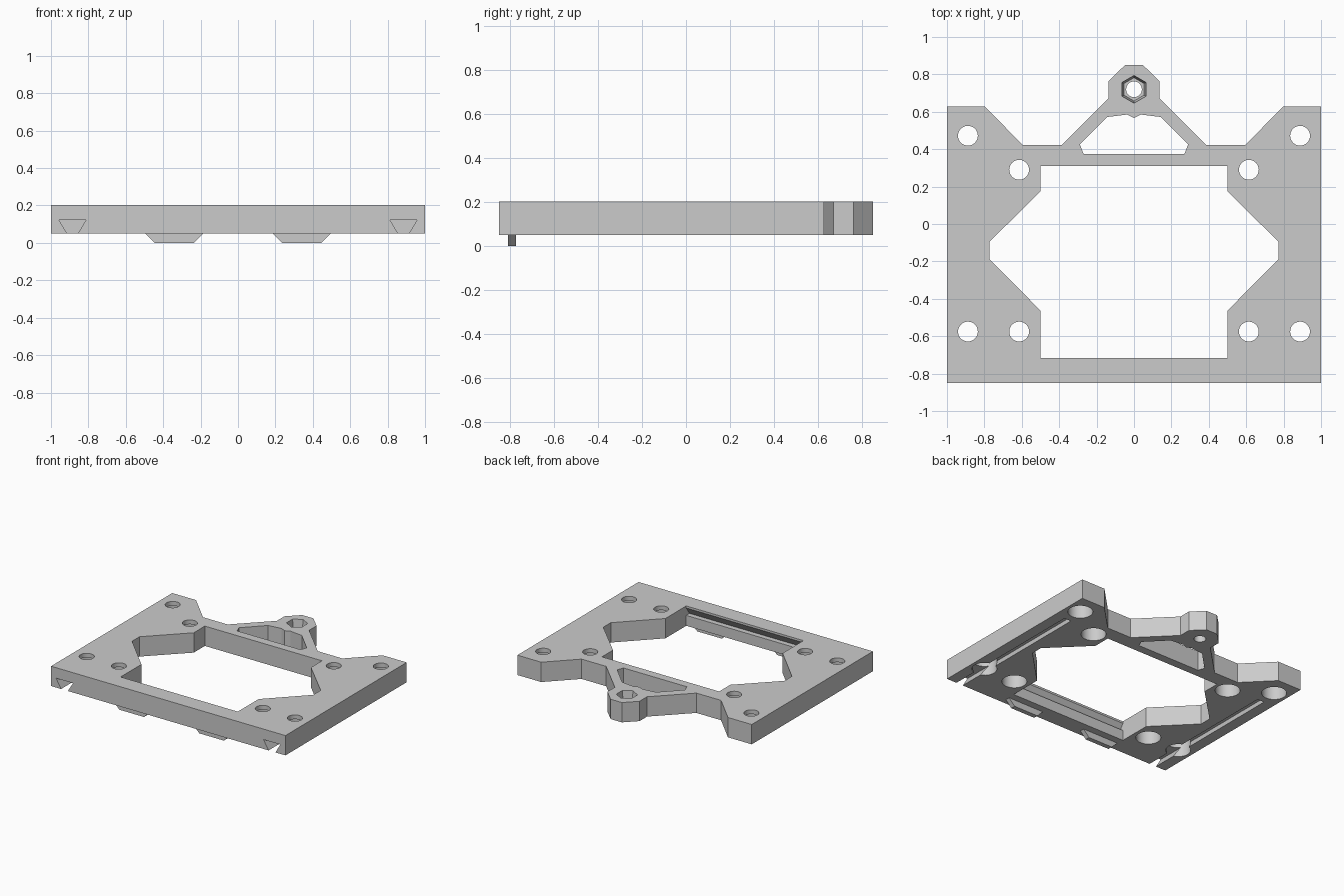
import bpy, bmesh
from math import sin, cos, pi

if "Cube" in bpy.data.objects:
    bpy.data.objects.remove(bpy.data.objects["Cube"])

BOTTOM, TOP = 0.05, 0.203


def loft(name, rings):
    """Closed solid through equal-length rings of 3D points."""
    bm = bmesh.new()
    vs = [[bm.verts.new(p) for p in ring] for ring in rings]
    n = len(vs[0])
    for a, b in zip(vs, vs[1:]):
        for i in range(n):
            j = (i + 1) % n
            bm.faces.new((a[i], a[j], b[j], b[i]))
    bm.faces.new(vs[0])
    bm.faces.new(vs[-1])
    bmesh.ops.recalc_face_normals(bm, faces=bm.faces)
    me = bpy.data.meshes.new(name)
    bm.to_mesh(me)
    bm.free()
    ob = bpy.data.objects.new(name, me)
    bpy.context.collection.objects.link(ob)
    return ob


def prism(name, pts, lo, hi, axis='z'):
    put = {'x': lambda a, b, t: (t, a, b),
           'y': lambda a, b, t: (a, t, b),
           'z': lambda a, b, t: (a, b, t)}[axis]
    return loft(name, [[put(a, b, t) for a, b in pts] for t in (lo, hi)])


def mirrored(half):
    """Complete a left-half profile by reflecting it in x."""
    return half + [(-x, y) for x, y in reversed(half) if abs(x) > 1e-6]


def turned(name, x, y, steps, n=32, start=0.0):
    """Stack of regular polygons; steps are (radius, z)."""
    return loft(name, [[(x + r * cos(start + 2 * pi * i / n),
                         y + r * sin(start + 2 * pi * i / n), z)
                        for i in range(n)] for r, z in steps])


# Plate outline
plate = prism("mounting_plate", mirrored([
    (-1, -0.85), (-1, 0.627), (-0.797, 0.627), (-0.595, 0.423),
    (-0.385, 0.423), (-0.137, 0.671), (-0.137, 0.762), (-0.048, 0.85)]),
    BOTTOM, TOP)

cutters = []

# Large central opening
cutters.append(prism("opening_cutter", mirrored([
    (-0.5, -0.717), (-0.5, -0.463), (-0.773, -0.187), (-0.773, -0.096),
    (-0.5, 0.175), (-0.5, 0.31)]), -0.1, 0.4))

# Window below the nut lug, with a small central notch
cutters.append(prism("window_cutter", mirrored([
    (-0.27, 0.375), (-0.289, 0.425), (-0.144, 0.572), (-0.037, 0.585),
    (0, 0.567)]), -0.1, 0.4))

# Undercut groove in the inner face of the front beam
cutters.append(prism("groove_cutter", [
    (-0.70, 0.187), (-0.717, 0.187), (-0.757, 0.13), (-0.70, 0.13)],
    -0.5, 0.5, 'x'))

for s in (-1, 1):
    # Dovetail slots underneath, open at the front
    c = 0.885 * s
    cutters.append(prism("dovetail_cutter", [
        (c - 0.002, 0.03), (c - 0.029, 0.03), (c - 0.029, BOTTOM),
        (c - 0.072, 0.122), (c + 0.072, 0.122), (c + 0.029, BOTTOM),
        (c + 0.029, 0.03)], -0.95, 0.33, 'y'))
    # Screw holes, counterbored from below
    for x, y in ((0.888, 0.472), (0.888, -0.575),
                 (0.614, 0.29), (0.614, -0.575)):
        cutters.append(turned("screw_cutter", x * s, y, [
            (0.088, -0.1), (0.088, 0.17), (0.053, 0.17), (0.053, 0.4)]))

# Hexagonal nut pocket and its bolt hole
cutters.append(turned("nut_cutter", 0, 0.72, [
    (0.062, 0.11), (0.074, TOP), (0.074, 0.4)], 6, pi / 2))
cutters.append(turned("bolt_cutter", 0, 0.72, [(0.042, -0.1), (0.042, 0.4)]))

# Apply all cuts, then discard the cutters
bpy.context.view_layer.objects.active = plate
for cut in cutters:
    cut.hide_render = True
    mod = plate.modifiers.new("cut", 'BOOLEAN')
    mod.operation = 'DIFFERENCE'
    mod.solver = 'EXACT'
    mod.object = cut
    bpy.ops.object.modifier_apply(modifier=mod.name)
    bpy.data.objects.remove(cut)

# Tapered locating tabs under the front beam
for side, s in (("left", -1), ("right", 1)):
    prism(side + "_tab", [
        (0.187 * s, BOTTOM), (0.236 * s, 0), (0.445 * s, 0),
        (0.496 * s, BOTTOM)], -0.809, -0.773, 'y')

# Smooth hole walls with sharp edges kept
plate.select_set(True)
bpy.ops.object.shade_smooth_by_angle(angle=0.5)
